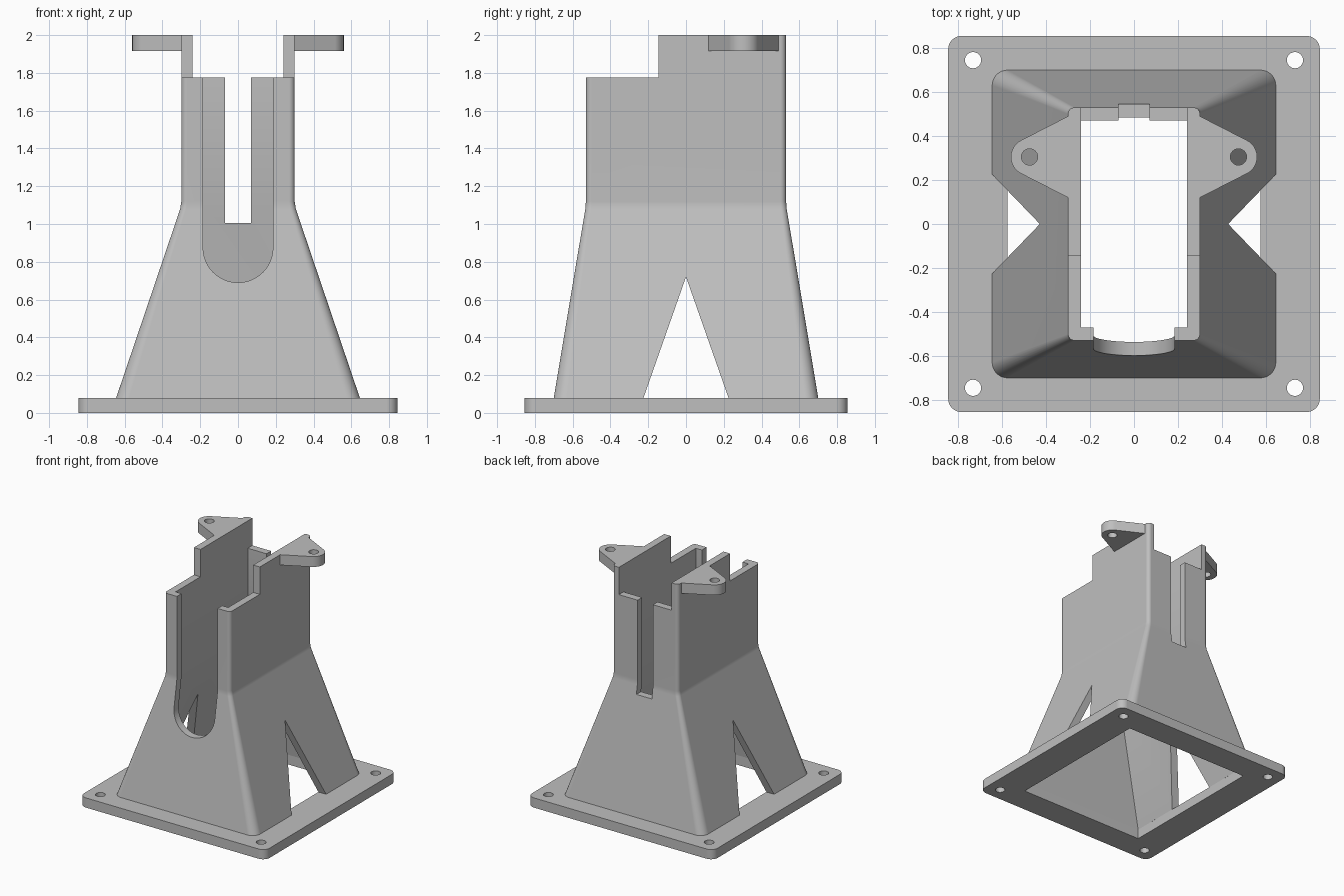
import bpy, bmesh
from math import pi, sin, cos, atan2, acos, hypot, radians
from mathutils import Vector

old = bpy.data.objects.get("Cube")
if old:
    bpy.data.objects.remove(old, do_unlink=True)

grey = bpy.data.materials.new("light_grey")
grey.use_nodes = True
grey.diffuse_color = (0.52, 0.52, 0.52, 1)
grey.node_tree.nodes["Principled BSDF"].inputs["Base Color"].default_value = (0.52, 0.52, 0.52, 1)


def arc(cx, cy, r, a0, a1, n):
    return [(cx + r * cos(a0 + (a1 - a0) * i / n), cy + r * sin(a0 + (a1 - a0) * i / n))
            for i in range(n + 1)]


def rect(hx, hy, r=0.0, n=8):
    """Outline of a centred rectangle, with rounded corners when r > 0."""
    pts = []
    for k, (sx, sy) in enumerate([(1, 1), (-1, 1), (-1, -1), (1, -1)]):
        cx, cy = sx * (hx - r), sy * (hy - r)
        pts += arc(cx, cy, r, k * pi / 2, (k + 1) * pi / 2, n) if r else [(cx, cy)]
    return pts


def loft(name, rings):
    """Closed solid through equal-length rings of 3D points."""
    bm = bmesh.new()
    loops = [[bm.verts.new(p) for p in ring] for ring in rings]
    for a, b in zip(loops, loops[1:]):
        for i in range(len(a)):
            j = (i + 1) % len(a)
            bm.faces.new((a[i], a[j], b[j], b[i]))
    bm.faces.new(loops[0][::-1])
    bm.faces.new(loops[-1])
    bmesh.ops.recalc_face_normals(bm, faces=bm.faces)
    mesh = bpy.data.meshes.new(name)
    bm.to_mesh(mesh)
    bm.free()
    obj = bpy.data.objects.new(name, mesh)
    bpy.context.collection.objects.link(obj)
    mesh.materials.append(grey)
    return obj


def prism(name, pts, lo, hi, axis="z"):
    place = {"x": lambda p, d: (d, p[0], p[1]),
             "y": lambda p, d: (p[0], d, p[1]),
             "z": lambda p, d: (p[0], p[1], d)}[axis]
    return loft(name, [[place(p, d) for p in pts] for d in (lo, hi)])


def box(name, x0, x1, y0, y1, z0, z1):
    return prism(name, [(x0, y0), (x1, y0), (x1, y1), (x0, y1)], z0, z1)


def hole(x, y, z0, z1):
    return prism("hole_cutter", arc(x, y, 0.037, 0, 2 * pi, 24)[:-1], z0, z1)


def activate(obj):
    bpy.ops.object.select_all(action="DESELECT")
    obj.select_set(True)
    bpy.context.view_layer.objects.active = obj


def cut(obj, cutters):
    activate(obj)
    for c in cutters:
        c.hide_render = True
        m = obj.modifiers.new("cut", "BOOLEAN")
        m.operation, m.solver, m.object = "DIFFERENCE", "EXACT", c
        bpy.ops.object.modifier_apply(modifier=m.name)
        bpy.data.objects.remove(c, do_unlink=True)


def finish(obj):
    activate(obj)
    bpy.ops.object.shade_smooth_by_angle(angle=radians(25))
    m = obj.modifiers.new("weighted", "WEIGHTED_NORMAL")
    m.keep_sharp = True


# Base plate with central opening and four screw holes
plate = prism("base_plate", rect(0.845, 0.855, 0.06), 0, 0.08)
cut(plate, [prism("opening_cutter", rect(0.575, 0.635), -0.1, 0.2)]
    + [hole(sx * 0.732, sy * 0.745, -0.1, 0.2) for sx in (-1, 1) for sy in (-1, 1)])
finish(plate)

# Hollow tower: flared skirt below, straight walls above
outer = [(0.645, 0.70, 0.07, 0.08), (0.306, 0.533, 0.031, 1.08),
         (0.30, 0.53, 0.03, 1.12), (0.30, 0.53, 0.03, 2.0)]
tower = loft("tower_shell", [[(x, y, z) for x, y in rect(hx, hy, r)] for hx, hy, r, z in outer])
inner = [(0.601, 0.648, 0.0), (0.24, 0.47, 1.1), (0.24, 0.47, 2.1)]
cavity = loft("cavity_cutter", [[(x, y, z) for x, y in rect(hx, hy)] for hx, hy, z in inner])

# Round-bottomed front slot, narrow back slot, lowered rims, side notches
front_slot = prism("front_slot_cutter",
                   [(0.185, 2.1), (-0.185, 2.1)] + arc(0, 0.875, 0.185, pi, 2 * pi, 24),
                   -0.9, -0.3, "y")
back_slot = box("back_slot_cutter", -0.07, 0.07, 0.3, 0.8, 1.005, 2.1)
front_rim = box("front_rim_cutter", -0.5, 0.5, -0.8, -0.145, 1.775, 2.1)
back_rim = box("back_rim_cutter", -0.24, 0.24, 0.3, 0.8, 1.775, 2.1)
notch = prism("side_notch_cutter", [(-0.253, 0), (0.253, 0), (0, 0.72)], -1, 1, "x")
cut(tower, [cavity, front_slot, back_slot, front_rim, back_rim, notch])
finish(tower)

# Mounting ears: wall edge blended tangentially into a round tip with a hole
tip = Vector((0.475, 0.305))
root, radius = Vector((0.30, 0.49)), 0.085
to_root = root - tip
a = atan2(to_root.y, to_root.x) - acos(radius / hypot(*to_root))
profile = [(0.30, 0.49), (0.30, 0.12)] + arc(tip.x, tip.y, radius, -a, a, 20)
for side, s in (("left", 1), ("right", -1)):
    ear = prism(side + "_mounting_ear", [(s * x, y) for x, y in profile], 1.915, 2.0)
    cut(ear, [hole(s * tip.x, tip.y, 1.8, 2.1)])
    finish(ear)
